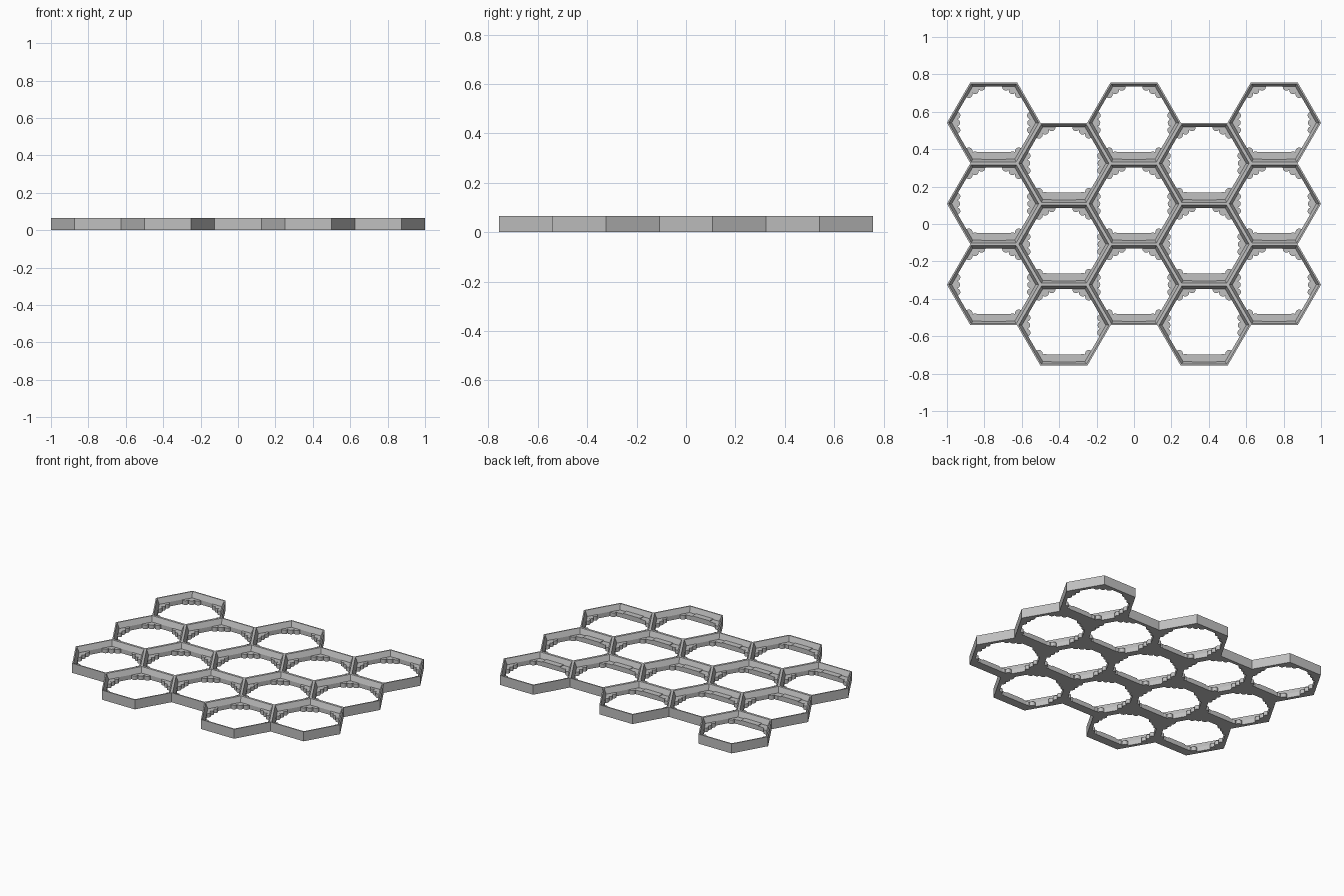
import bpy, bmesh, math
from mathutils import Vector, Matrix

cube = bpy.data.objects.get("Cube")
if cube:
    bpy.data.objects.remove(cube, do_unlink=True)

R = 0.25                          # corner radius of a cell
APOTHEM = R * math.cos(math.pi / 6)
HEIGHT = 0.065
TAB_TOP = 0.028

grey = bpy.data.materials.new("light grey plastic")
grey.use_nodes = True
COLOUR = (0.53, 0.53, 0.53, 1)
grey.diffuse_color = COLOUR
grey.node_tree.nodes["Principled BSDF"].inputs["Base Color"].default_value = COLOUR


def finish(bm, name):
    bmesh.ops.recalc_face_normals(bm, faces=bm.faces)
    mesh = bpy.data.meshes.new(name)
    bm.to_mesh(mesh)
    bm.free()
    mesh.materials.append(grey)
    return mesh


def prism(bm, outline, top):
    """Extrude a flat outline from the ground up to the given height."""
    face = bm.faces.new([bm.verts.new((x, y, 0)) for x, y in outline])
    ext = bmesh.ops.extrude_face_region(bm, geom=[face], use_keep_orig=True)
    verts = [v for v in ext["geom"] if isinstance(v, bmesh.types.BMVert)]
    bmesh.ops.translate(bm, verts=verts, vec=(0, 0, top))


def polar(radius, degrees):
    a = math.radians(degrees)
    return Vector((radius * math.cos(a), radius * math.sin(a)))


def frame_mesh():
    """Hexagonal wall: upright outside, narrow rim, sloped inner side."""
    profile = [(0, 0), (0, HEIGHT), (0.008, HEIGHT), (0.022, 0.03), (0.022, 0)]
    bm = bmesh.new()
    rings = []
    for inset, z in profile:
        r = R - inset / math.cos(math.pi / 6)
        rings.append([bm.verts.new((*polar(r, 60 * i), z)) for i in range(6)])
    for k, ring in enumerate(rings):
        nxt = rings[(k + 1) % len(rings)]
        for i in range(6):
            j = (i + 1) % 6
            bm.faces.new((ring[i], ring[j], nxt[j], nxt[i]))
    return finish(bm, "hex_frame")


def tabs_mesh():
    """Three-lobed support tab in every corner."""
    lobe = 0.02
    side = polar(0.06, 60) + polar(0.025, -30)
    outline = [polar(0.01, 0), polar(0.08, 60)]
    arcs = [(side, 60, -80), (Vector((0.05, 0)), 80, -80),
            (Vector((side.x, -side.y)), 80, -60)]
    for centre, start, end in arcs:
        for i in range(7):
            outline.append(centre + polar(lobe, start + (end - start) * i / 6))
    outline.append(polar(0.08, -60))
    bm = bmesh.new()
    for i in range(6):
        # u runs from the corner toward the middle of the cell
        turn = Matrix.Rotation(math.radians(60 * i), 2)
        prism(bm, [turn @ Vector((R - p.x, p.y)) for p in outline], TAB_TOP)
    return finish(bm, "corner_tabs")


def ledge_mesh():
    """Front ledge with a slightly raised middle."""
    bm = bmesh.new()
    for half, top in ((0.115, TAB_TOP), (0.065, TAB_TOP + 0.005)):
        back, front = -APOTHEM + 0.06, -APOTHEM + 0.015
        prism(bm, [(-half, front), (half, front), (half, back), (-half, back)], top)
    return finish(bm, "front_ledge")


# Five staggered columns of three cells
parts = [frame_mesh(), tabs_mesh(), ledge_mesh()]
for col in range(5):
    for row in range(3):
        x = (col - 2) * 1.5 * R
        y = (1 - row) * 2 * APOTHEM + (APOTHEM / 2 if col % 2 == 0 else -APOTHEM / 2)
        for mesh in parts:
            ob = bpy.data.objects.new(f"{mesh.name}_{col}_{row}", mesh)
            ob.location = (x, y, 0)
            bpy.context.scene.collection.objects.link(ob)
